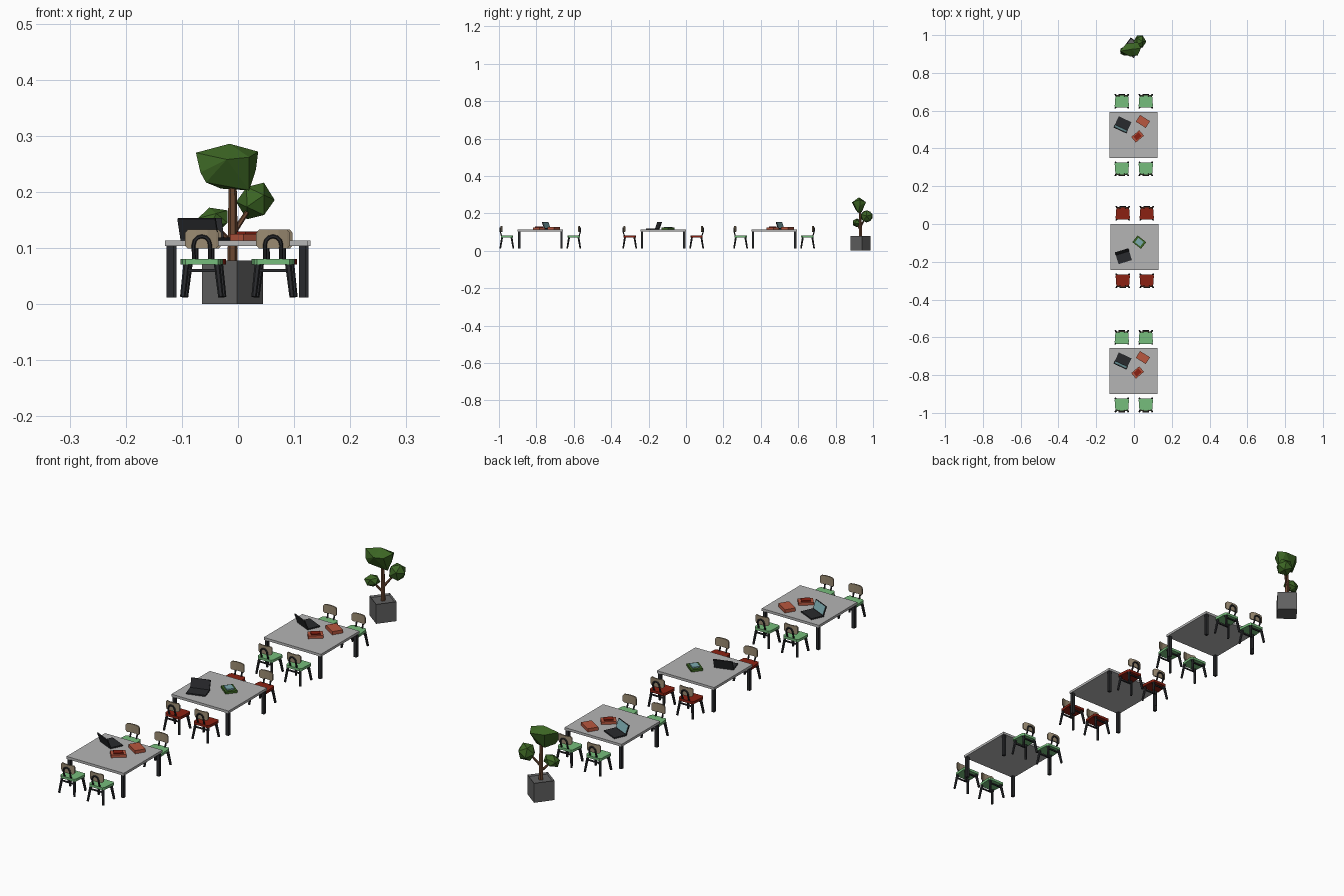
import bpy, bmesh, math
from mathutils import Matrix, Vector

if "Cube" in bpy.data.objects:
    bpy.data.objects.remove(bpy.data.objects["Cube"])


def material(name, r, g, b):
    m = bpy.data.materials.new(name)
    m.diffuse_color = (r, g, b, 1)
    m.use_nodes = True
    m.node_tree.nodes["Principled BSDF"].inputs["Base Color"].default_value = m.diffuse_color
    return m


GREY = material("table grey", 0.46, 0.46, 0.46)
GREEN = material("seat green", 0.18, 0.51, 0.20)
RED = material("seat red", 0.26, 0.015, 0.006)
TAN = material("back tan", 0.33, 0.26, 0.17)
BLACK = material("black", 0.022, 0.023, 0.026)
STONE = material("pot grey", 0.12, 0.12, 0.12)
LEAF = material("leaf green", 0.045, 0.13, 0.017)
BARK = material("bark brown", 0.15, 0.065, 0.032)
TEAL = material("screen teal", 0.20, 0.40, 0.43)
BRICK = material("book red", 0.48, 0.095, 0.05)


def finish(name, bm, mat, M=Matrix()):
    bmesh.ops.recalc_face_normals(bm, faces=bm.faces[:])
    me = bpy.data.meshes.new(name)
    bm.to_mesh(me)
    bm.free()
    me.materials.append(mat)
    ob = bpy.data.objects.new(name, me)
    ob.matrix_world = M
    bpy.context.collection.objects.link(ob)
    return ob


def place(x, y, z=0, deg=0):
    return Matrix.Translation((x, y, z)) @ Matrix.Rotation(math.radians(deg), 4, 'Z')


def add_box(bm, size, loc=(0, 0, 0), rot=Matrix()):
    return bmesh.ops.create_cube(
        bm, size=1, matrix=Matrix.Translation(loc) @ rot @ Matrix.Diagonal((*size, 1)))


def box(name, size, loc, mat, M=Matrix()):
    bm = bmesh.new()
    add_box(bm, size, loc)
    return finish(name, bm, mat, M)


def add_tube(bm, pts, radii, sides=6):
    # sweep a polygon along a path
    pts = [Vector(p) for p in pts]
    rings = []
    for i, p in enumerate(pts):
        t = (pts[min(i + 1, len(pts) - 1)] - pts[max(i - 1, 0)]).normalized()
        u = (Vector((0, 1, 0)) - t * t.y).normalized()
        v = t.cross(u)
        rings.append([bm.verts.new(p + radii[i] * (math.cos(a) * u + math.sin(a) * v))
                      for a in [math.tau * (k + 0.5) / sides for k in range(sides)]])
    for a, b in zip(rings, rings[1:]):
        for k in range(sides):
            n = (k + 1) % sides
            bm.faces.new((a[k], a[n], b[n], b[k]))
    bm.faces.new(rings[0])
    bm.faces.new(rings[-1])


def chair(M, seat_mat):
    # seat: slightly tapered slab with cut corners
    bm = bmesh.new()
    outline = [(.029, -.032), (.034, -.025), (.038, .027), (.032, .034)]
    outline += [(-x, y) for x, y in reversed(outline)]
    f = bm.faces.new([bm.verts.new((x, y, .071)) for x, y in outline])
    ext = bmesh.ops.extrude_face_region(bm, geom=[f])
    bmesh.ops.translate(bm, vec=(0, 0, .010),
                        verts=[v for v in ext['geom'] if isinstance(v, bmesh.types.BMVert)])
    finish("seat", bm, seat_mat, M)
    # splayed legs and cross bars
    bm = bmesh.new()
    for sx in (-1, 1):
        for sy in (-1, 1):
            add_tube(bm, [(sx * .034, sy * .035, .013), (sx * .027, sy * .025, .073)],
                     [.0048, .0058])
    for sy in (-1, 1):
        add_box(bm, (.056, .005, .005), (0, sy * .027, .060))
    finish("chair_legs", bm, BLACK, M)
    # curved backrest with cut corners
    bm = bmesh.new()
    cols = []
    for x, h in ((-.030, .011), (-.025, .017), (-.010, .017),
                 (.010, .017), (.025, .017), (.030, .011)):
        y = -.035 + 8 * x * x
        cols.append([bm.verts.new((x, y + dy, .116 + dz))
                     for dy, dz in ((0, -h), (0, h), (.005, h), (.005, -h))])
    for a, b in zip(cols, cols[1:]):
        for k in range(4):
            bm.faces.new((a[k], a[(k + 1) % 4], b[(k + 1) % 4], b[k]))
    bm.faces.new(cols[0])
    bm.faces.new(cols[-1])
    finish("backrest", bm, TAN, M)
    # arched back support
    bm = bmesh.new()
    path = [(-.014, -.026, .072), (-.0145, -.034, .098)]
    path += [(-.0145 * math.cos(a), -.036, .106 + .015 * math.sin(a))
             for a in [math.pi * k / 6 for k in range(7)]]
    path += [(.0145, -.034, .098), (.014, -.026, .072)]
    add_tube(bm, path, [.0035] * len(path))
    finish("back_arch", bm, BLACK, M)


def table(M):
    box("tabletop", (.254, .244, .010), (0, 0, .109), GREY, M)
    bm = bmesh.new()
    for sx in (-1, 1):
        for sy in (-1, 1):
            add_box(bm, (.012, .012, .092), (sx * .118, sy * .113, .058))
    finish("table_legs", bm, BLACK, M)


def laptop(M, screen_mat):
    box("laptop_base", (.074, .052, .005), (0, 0, .0025), BLACK, M)
    tilt = M @ Matrix.Translation((0, -.025, .004)) @ Matrix.Rotation(math.radians(20), 4, 'X')
    box("laptop_lid", (.074, .004, .038), (0, 0, .018), BLACK, tilt)
    box("laptop_screen", (.068, .001, .032), (0, .0023, .019), screen_mat, tilt)


def book(M, w, d, h, mat, top):
    box("book", (w, d, h), (0, 0, h / 2), mat, M)
    if top:
        box("small_book", (w * .62, d * .66, .005), (0, 0, h + .0024), top, M)


TOP = .114
# three dining sets: x, y, seat colour, style
for x, y, seat, mid in ((-.003, -.779, GREEN, False), (.002, -.122, RED, True),
                        (-.003, .471, GREEN, False)):
    table(place(x, y))
    for sx in (-1, 1):
        chair(place(x + .002 + sx * .0635, y - .179), seat)
        chair(place(x + .002 + sx * .0635, y + .179, 0, 180), seat)
    if mid:
        laptop(place(x - .056, y - .055, TOP, 197), BLACK)
        book(place(x + .026, y + .026, TOP, -38), .058, .045, .009, LEAF, TEAL)
    else:
        laptop(place(x - .055, y + .060, TOP, -25), TEAL)
        book(place(x + .050, y + .072, TOP, -32), .062, .042, .013, BRICK, None)
        book(place(x + .022, y - .007, TOP, 40), .056, .038, .011, BRICK, RED)

# planter with recessed top
PX, PY = -.0095, .933
bm = bmesh.new()
add_box(bm, (.0778, .0778, .078), (0, 0, .039))
bm.normal_update()
lid = [f for f in bm.faces if f.normal.z > .9]
bmesh.ops.inset_region(bm, faces=lid, thickness=.006)
bmesh.ops.translate(bm, verts=lid[0].verts[:], vec=(0, 0, -.006))
finish("planter", bm, STONE, place(PX, PY, 0, 53))

# trunk and branches
bm = bmesh.new()
add_tube(bm, [(PX, PY, .07), (PX, PY, .14), (PX, PY - .003, .215)], [.009, .0085, .007])
add_tube(bm, [(PX, PY, .125), (.02, .955, .170)], [.005, .004])
add_tube(bm, [(PX, PY, .105), (-.04, .918, .140)], [.005, .004])
finish("trunk", bm, BARK)

# crown: faceted hull, wide at the top
bm = bmesh.new()
for p in ((-.015, .925, .286), (.036, .93, .272), (-.075, .915, .270), (-.067, .905, .235),
          (-.057, .908, .217), (-.02, .887, .258), (.020, .893, .262), (.032, .93, .24),
          (.020, .92, .203), (-.03, .94, .206), (-.04, .955, .265), (.02, .962, .26)):
    bm.verts.new(p)
bmesh.ops.convex_hull(bm, input=bm.verts[:])
finish("crown_leaves", bm, LEAF)

# side leaf clumps
for name, loc, s, deg in (("right_leaves", (.031, .966, .184), (.034, .036, .036), 25),
                          ("left_leaves", (-.045, .915, .149), (.034, .027, .024), -15)):
    bm = bmesh.new()
    bmesh.ops.create_icosphere(bm, subdivisions=1, radius=1, matrix=Matrix.Translation(loc)
                               @ Matrix.Rotation(math.radians(deg), 4, 'Y')
                               @ Matrix.Diagonal((*s, 1)))
    finish(name, bm, LEAF)
